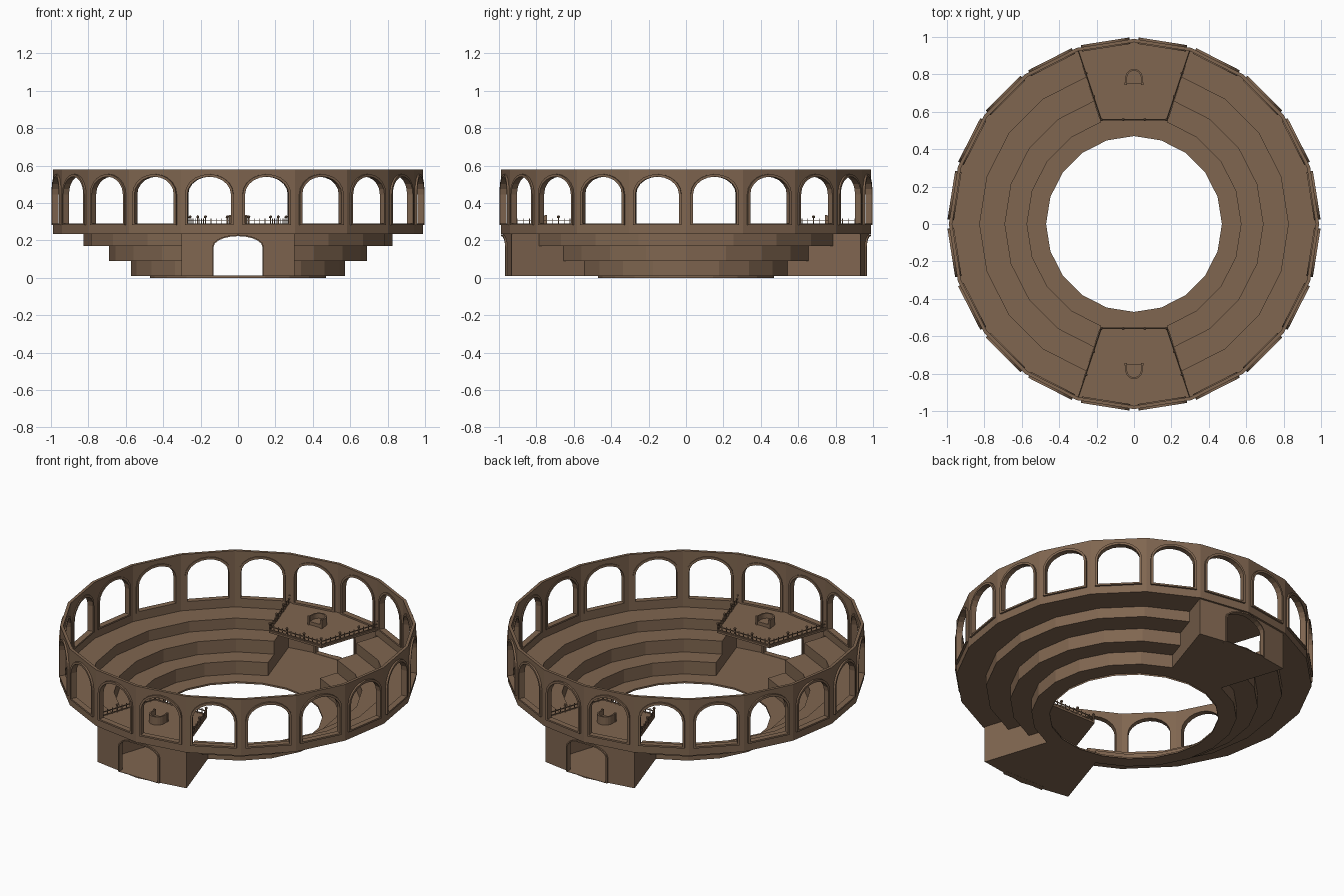
import bpy, bmesh, math
from mathutils import Vector, Matrix

if "Cube" in bpy.data.objects:
    bpy.data.objects.remove(bpy.data.objects["Cube"])

stone = bpy.data.materials.new("brown stone")
stone.diffuse_color = (0.215, 0.132, 0.080, 1)
stone.use_nodes = True
stone.node_tree.nodes["Principled BSDF"].inputs["Base Color"].default_value = stone.diffuse_color
N = 20
STEP = 2 * math.pi / N
T9 = math.tan(STEP / 2)


def finish(bm, name, recalc=True):
    if recalc:
        bmesh.ops.remove_doubles(bm, verts=bm.verts, dist=1e-5)
        bmesh.ops.recalc_face_normals(bm, faces=bm.faces)
    me = bpy.data.meshes.new(name)
    bm.to_mesh(me)
    bm.free()
    me.materials.append(stone)
    ob = bpy.data.objects.new(name, me)
    bpy.context.collection.objects.link(ob)
    return ob


def face(bm, pts):
    return bm.faces.new([bm.verts.new(p) for p in pts])


def polar(r, k, z):
    return (r * math.cos(k * STEP), r * math.sin(k * STEP), z)


def arch(half, base, spring, top, n=10):
    """Opening outline from lower right over the top to lower left."""
    pts = [(half, base)]
    for i in range(n + 1):
        a = math.pi * i / n
        pts.append((half * math.cos(a), spring + (top - spring) * math.sin(a)))
    return pts + [(-half, base)]


def arch_wall(bm, opening, z0, z1, place, halves):
    """Wall panel with an arched hole; place(u, z, side) maps to space."""
    curve, base = opening[1:-1], opening[0][1]
    w = opening[0][0]
    for s in (0, 1):
        h = halves[s]
        for (u0, a), (u1, b) in zip(curve, curve[1:]):
            face(bm, [place(u0, a, s), place(u0, z1, s), place(u1, z1, s), place(u1, b, s)])
        for g in (-1, 1):
            face(bm, [place(g * w, z0, s), place(g * h, z0, s), place(g * h, z1, s), place(g * w, z1, s)])
        if base > z0 + 0.001:
            face(bm, [place(-w, z0, s), place(w, z0, s), place(w, base, s), place(-w, base, s)])
    loop = opening + opening[:1]
    for (u0, a), (u1, b) in zip(loop, loop[1:]):
        face(bm, [place(u0, a, 0), place(u1, b, 0), place(u1, b, 1), place(u0, a, 1)])
    for z in (z0, z1):
        for g in (-1, 1):
            face(bm, [place(0, z, 0), place(g * halves[0], z, 0), place(g * halves[1], z, 1), place(0, z, 1)])


def arch_frame(bm, inner, outer, place):
    a, b = inner + inner[:1], outer + outer[:1]
    for i in range(len(inner)):
        ring = [(a[i], a[i + 1], 0), (b[i], b[i + 1], 0), (b[i], b[i + 1], 1), (a[i], a[i + 1], 1)]
        for j in range(4):
            p, q = ring[j], ring[(j + 1) % 4]
            face(bm, [place(*p[0], p[2]), place(*p[1], p[2]), place(*q[1], q[2]), place(*q[0], q[2])])


# Upper arcade: twenty arched bays with trims
def bay(k, depths):
    ang = (k + 0.5) * STEP
    c, s = math.cos(ang), math.sin(ang)
    return lambda u, z, d: (c * depths[d] - s * u, s * depths[d] + c * u, z)


wall = bmesh.new()
trim = bmesh.new()
D = (0.990 * math.cos(STEP / 2), 0.972 * math.cos(STEP / 2))
for k in range(N):
    arch_wall(wall, arch(0.124, 0.286, 0.447, 0.548), 0.235, 0.58,
              bay(k, D), [d * T9 for d in D])
    arch_frame(trim, arch(0.118, 0.292, 0.447, 0.541), arch(0.131, 0.282, 0.447, 0.555),
               bay(k, (0.989, 0.954)))
finish(wall, "arcade_wall")
finish(trim, "arcade_trim")

# Stepped seating, left open at the two gates
steps = [(0.572, 0.01), (0.572, 0.09), (0.69, 0.09), (0.69, 0.17), (0.825, 0.17), (0.825, 0.235), (0.98, 0.235)]
gate_bays = (4, 5, 14, 15)
seats = bmesh.new()
floor = bmesh.new()
for k in range(N):
    for (r0, z0), (r1, z1) in zip(steps, steps[1:]):
        if k not in gate_bays:
            face(seats, [polar(r0, k, z0), polar(r1, k, z1), polar(r1, k + 1, z1), polar(r0, k + 1, z0)])
    rim = [(0.47, 0.0), (0.47, 0.01), (0.975 if k in gate_bays else 0.572, 0.01)]
    for (r0, z0), (r1, z1) in zip(rim, rim[1:]):
        face(floor, [polar(r0, k, z0), polar(r1, k, z1), polar(r1, k + 1, z1), polar(r0, k + 1, z0)])
finish(seats, "seating_tiers")
finish(floor, "arena_floor")

# Passage side walls under the ends of the seating
sides = bmesh.new()
for k in (4, 6, 14, 16):
    for (r0, z), (r1, _) in zip(steps[1::2], steps[2::2]):
        face(sides, [polar(r0, k, 0.01), polar(r1, k, 0.01), polar(r1, k, z), polar(r0, k, z)])
finish(sides, "passage_side_walls", False)


def beam(bm, p, q, w, h):
    p, q = Vector(p), Vector(q)
    d = q - p
    m = (Matrix.Translation((p + q) / 2) @ Matrix.Rotation(math.atan2(d.y, d.x), 4, 'Z')
         @ Matrix.Diagonal((d.length, w, h, 1)))
    bmesh.ops.create_cube(bm, size=1, matrix=m)


def post(bm, x, y, z0, z1, w):
    m = Matrix.Translation((x, y, (z0 + z1) / 2)) @ Matrix.Diagonal((w, w, z1 - z0, 1))
    bmesh.ops.create_cube(bm, size=1, matrix=m)


TOP = 0.282
for side, g in (("front", 1), ("back", -1)):
    # Gate wall with passage arch
    R = (0.978, 0.962)
    FR = (0.988, 0.955)
    place = lambda u, z, d: (g * u, -g * (R[d] - abs(u) * T9), z)
    fplace = lambda u, z, d: (g * u, -g * (FR[d] - abs(u) * T9), z)
    bm = bmesh.new()
    arch_wall(bm, arch(0.136, 0.01, 0.165, 0.227), 0.01, TOP, place, [r * math.sin(STEP) for r in R])
    finish(bm, side + "_gate_wall")
    bm = bmesh.new()
    arch_frame(bm, arch(0.131, 0.012, 0.165, 0.223), arch(0.139, 0.009, 0.165, 0.231), fplace)
    finish(bm, side + "_gate_trim")

    # Balcony slab
    bm = bmesh.new()
    outline = [(-0.178, -0.553), (0.178, -0.553), (0.303, -0.932), (0, -0.98), (-0.303, -0.932)]
    f = face(bm, [(g * x, g * y, TOP - 0.012) for x, y in outline])
    ext = bmesh.ops.extrude_face_region(bm, geom=[f])
    bmesh.ops.translate(bm, vec=(0, 0, 0.012), verts=[v for v in ext['geom'] if isinstance(v, bmesh.types.BMVert)])
    bm.faces.new([v for v in f.verts]) if not f.is_valid else None
    finish(bm, side + "_balcony")

    # Railing with balusters and ball-topped posts
    bm = bmesh.new()
    corners = [(-0.298, -0.93), (-0.174, -0.558), (0.174, -0.558), (0.298, -0.93)]
    for a, b in zip(corners, corners[1:]):
        a, b = Vector(a) * g, Vector(b) * g
        for z, w in ((TOP + 0.006, 0.005), (TOP + 0.026, 0.005)):
            beam(bm, (a.x, a.y, z), (b.x, b.y, z), w, 0.005)
        for i in range(13):
            p = a.lerp(b, i / 12)
            if i % 4 == 0:
                post(bm, p.x, p.y, TOP, TOP + 0.04, 0.007)
                bmesh.ops.create_icosphere(bm, subdivisions=1, radius=0.009,
                                           matrix=Matrix.Translation((p.x, p.y, TOP + 0.044)))
            else:
                post(bm, p.x, p.y, TOP, TOP + 0.036, 0.004)
    finish(bm, side + "_railing", False)

    # Curved throne facing the arena
    bm = bmesh.new()
    prof = [(0.048, -0.75)]
    arc = [(math.cos(math.pi * i / 10), -math.sin(math.pi * i / 10)) for i in range(11)]
    out = [(0.046, -0.75)] + [(0.046 * c, -0.783 + 0.046 * s) for c, s in arc] + [(-0.046, -0.75)]
    inn = [(0.037, -0.75)] + [(0.037 * c, -0.783 + 0.037 * s) for c, s in arc] + [(-0.037, -0.75)]
    P = lambda p, z: (g * p[0], g * p[1], z)
    z0, z1 = TOP, TOP + 0.05
    for a, b, c, d in zip(out, out[1:], inn, inn[1:]):
        face(bm, [P(a, z0), P(b, z0), P(b, z1), P(a, z1)])
        face(bm, [P(c, z0), P(d, z0), P(d, z1), P(c, z1)])
        face(bm, [P(a, z1), P(b, z1), P(d, z1), P(c, z1)])
    for i in (0, -1):
        face(bm, [P(out[i], z0), P(inn[i], z0), P(inn[i], z1), P(out[i], z1)])
        post(bm, g * out[i][0] * 0.95, g * -0.75, z0, z1 + 0.003, 0.012)
    face(bm, [P(p, TOP + 0.02) for p in inn])
    face(bm, [P(inn[0], z0), P(inn[-1], z0), P(inn[-1], TOP + 0.02), P(inn[0], TOP + 0.02)])
    finish(bm, side + "_throne")
